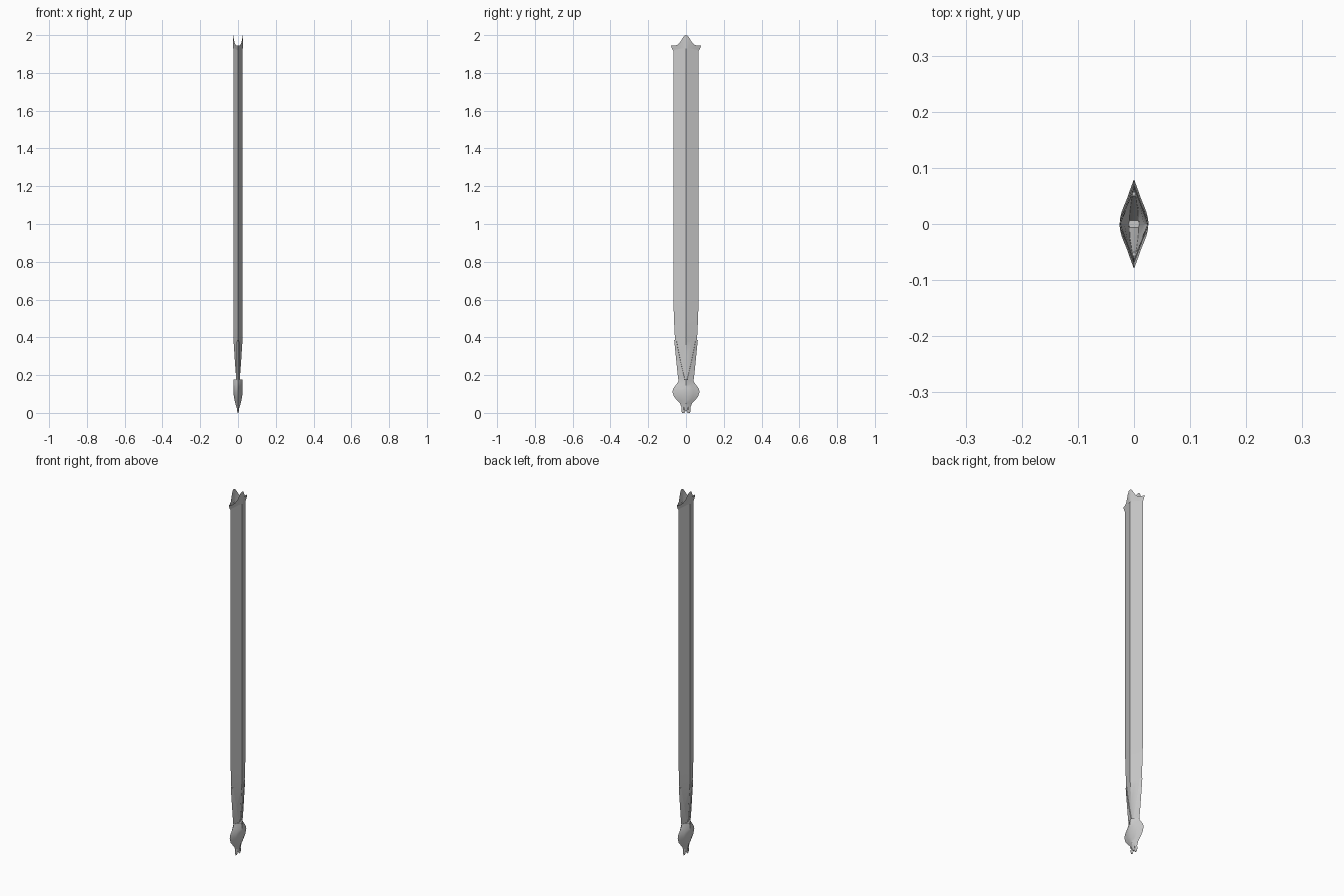
import bpy, bmesh

if "Cube" in bpy.data.objects:
    bpy.data.objects.remove(bpy.data.objects["Cube"])


def make(name, rows, closed=True, cap_low=False, cap_high=False, angle=0.6):
    """Skin a stack of point rows into one surface."""
    bm = bmesh.new()
    grid = [[bm.verts.new(p) for p in row] for row in rows]
    n = len(grid[0])
    for a, b in zip(grid, grid[1:]):
        for i in range(n if closed else n - 1):
            j = (i + 1) % n
            bm.faces.new((a[i], a[j], b[j], b[i]))
    if cap_low:
        bm.faces.new(grid[0][::-1])
    if cap_high:
        bm.faces.new(grid[-1])
    me = bpy.data.meshes.new(name)
    bm.to_mesh(me)
    bm.free()
    ob = bpy.data.objects.new(name, me)
    bpy.context.collection.objects.link(ob)
    bpy.ops.object.select_all(action='DESELECT')
    ob.select_set(True)
    bpy.context.view_layer.objects.active = ob
    bpy.ops.object.shade_smooth_by_angle(angle=angle)
    return ob


def diamond(z, hx, hy, bulge=0.5):
    """Diamond ring with slightly convex sides."""
    m = bulge
    return [(hx, 0, z), (hx * m, hy * m, z), (0, hy, z), (-hx * m, hy * m, z),
            (-hx, 0, z), (-hx * m, -hy * m, z), (0, -hy, z), (hx * m, -hy * m, z)]


def full_ring(quarter):
    """Mirror a quarter outline (from y=0 to x=0) into a closed ring."""
    q = quarter
    ring = list(q) + [(-x, y, z) for x, y, z in q[-2::-1]]
    return ring + [(x, -y, z) for x, y, z in ring[-2:0:-1]]


# Hollow sheath body, open at the mouth
body = [(0.17, .009, .036), (0.28, .017, .048), (0.38, .0235, .058),
        (0.48, .0245, .063), (0.60, .025, .067), (1.93, .025, .067)]
make("sheath_body", [diamond(*s) for s in body], cap_low=True)

# Flared mouth collar with a raised tongue on each broad face
top = [(.0255, 0, 2.0), (.0248, .010, 1.996), (.0225, .020, 1.982), (.0185, .031, 1.962),
       (.013, .044, 1.949), (.007, .061, 1.944), (0, .08, 1.945)]
mid = [(.026, 0, 1.962), (.0235, .010, 1.96), (.020, .019, 1.953), (.0163, .029, 1.943),
       (.0115, .043, 1.937), (.0065, .058, 1.934), (0, .076, 1.934)]
low = [(.0255, 0, 1.93), (.022, .010, 1.93), (.0185, .019, 1.93), (.0147, .029, 1.928),
       (.0095, .043, 1.925), (.0045, .057, 1.922), (0, .069, 1.918)]
make("mouth_collar", [full_ring(r) for r in (low, mid, top)])

# Bulbous end cap
cap = [(0.012, .003, .016), (0.03, .008, .024), (0.05, .014, .032), (0.065, .018, .046),
       (0.085, .0215, .063), (0.11, .0245, .072), (0.13, .025, .067), (0.15, .025, .052),
       (0.165, .0245, .041), (0.178, .0235, .036)]
make("end_cap", [diamond(*s, .54) for s in cap], cap_low=True, cap_high=True)

# Twin small feet under the cap
for side, label in ((1, "back"), (-1, "front")):
    rows = []
    for z, hx, hy in ((0, .002, .006), (.008, .004, .010), (.02, .006, .011), (.034, .006, .006)):
        rows.append([(x, y + side * .014, w) for x, y, w in diamond(z, hx, hy, .6)])
    make(label + "_cap_foot", rows, cap_low=True, cap_high=True)

# Edge straps rising from the cap, folded over each sheath edge
straps = [(0.17, .009, .036, .004), (0.22, .0125, .042, .016), (0.28, .017, .048, .030),
          (0.34, .021, .054, .042), (0.385, .0238, .0583, .050)]
for side, label in ((1, "back"), (-1, "front")):
    rows = []
    for z, hx, hy, yi in straps:
        base = hx * (1 - yi / hy)
        xo = base + .003
        half = [(base, yi, z), (xo, yi + .001, z), (0, hy + .004, z),
                (-xo, yi + .001, z), (-base, yi, z)]
        rows.append([(-side * x, side * y * 1, w) if side < 0 else (x, y, w) for x, y, w in half])
    if side < 0:
        rows = [[(-x, y, w) for x, y, w in r] for r in rows]
        rows = [r[::-1] for r in rows]
    make(label + "_edge_strap", rows, cap_low=True, cap_high=True)
